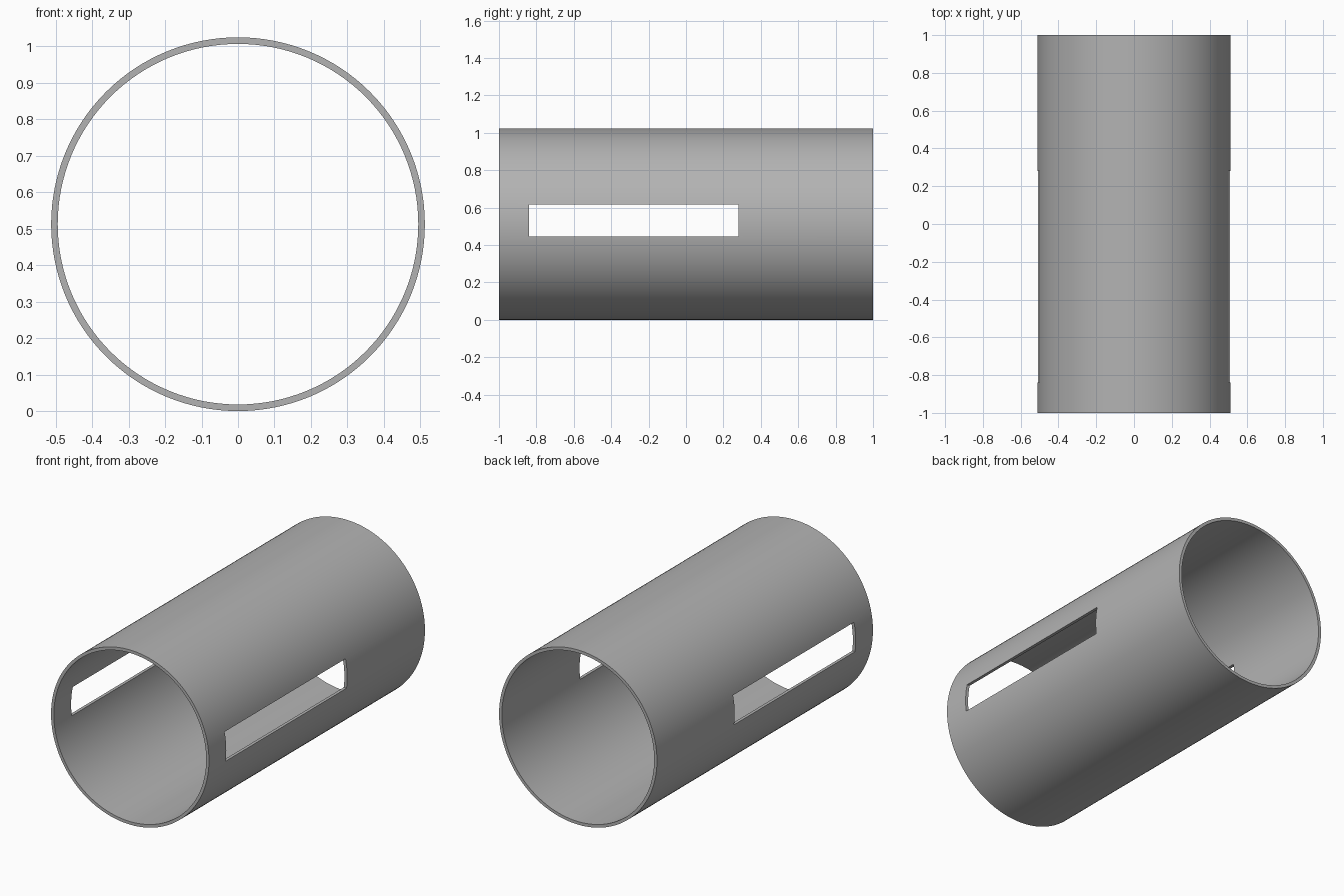
import bpy
import math

cube = bpy.data.objects.get("Cube")
if cube:
    bpy.data.objects.remove(cube, do_unlink=True)

OUTER, INNER, LENGTH = 0.512, 0.494, 2.0
SLOT_Y, SLOT_Z = (-0.84, 0.28), (0.446, 0.617)

# Plain grey material
grey = bpy.data.materials.new("grey")
grey.use_nodes = True
colour = (0.45, 0.45, 0.45, 1)
grey.diffuse_color = colour
grey.node_tree.nodes["Principled BSDF"].inputs["Base Color"].default_value = colour


def cylinder(name, radius, depth):
    bpy.ops.mesh.primitive_cylinder_add(
        vertices=128, radius=radius, depth=depth,
        location=(0, 0, OUTER), rotation=(math.pi / 2, 0, 0))
    obj = bpy.context.object
    obj.name = name
    obj.data.materials.append(grey)
    return obj


def cut(target, cutter):
    mod = target.modifiers.new("cut", "BOOLEAN")
    mod.operation = "DIFFERENCE"
    mod.solver = "EXACT"
    mod.object = cutter
    bpy.context.view_layer.objects.active = target
    bpy.ops.object.modifier_apply(modifier=mod.name)
    bpy.data.objects.remove(cutter, do_unlink=True)


# Hollow tube
tube = cylinder("tube", OUTER, LENGTH)
cut(tube, cylinder("bore_cutter", INNER, LENGTH + 0.2))

# Matching rectangular slots through both side walls
bpy.ops.mesh.primitive_cube_add(size=1, location=(0, sum(SLOT_Y) / 2, sum(SLOT_Z) / 2))
slot = bpy.context.object
slot.name = "slot_cutter"
slot.scale = (1.4, SLOT_Y[1] - SLOT_Y[0], SLOT_Z[1] - SLOT_Z[0])
slot.data.materials.append(grey)
cut(tube, slot)

# Smooth walls with crisp rims and slot edges
bpy.ops.object.select_all(action="DESELECT")
tube.select_set(True)
bpy.context.view_layer.objects.active = tube
bpy.ops.object.shade_smooth_by_angle(angle=math.radians(30))
